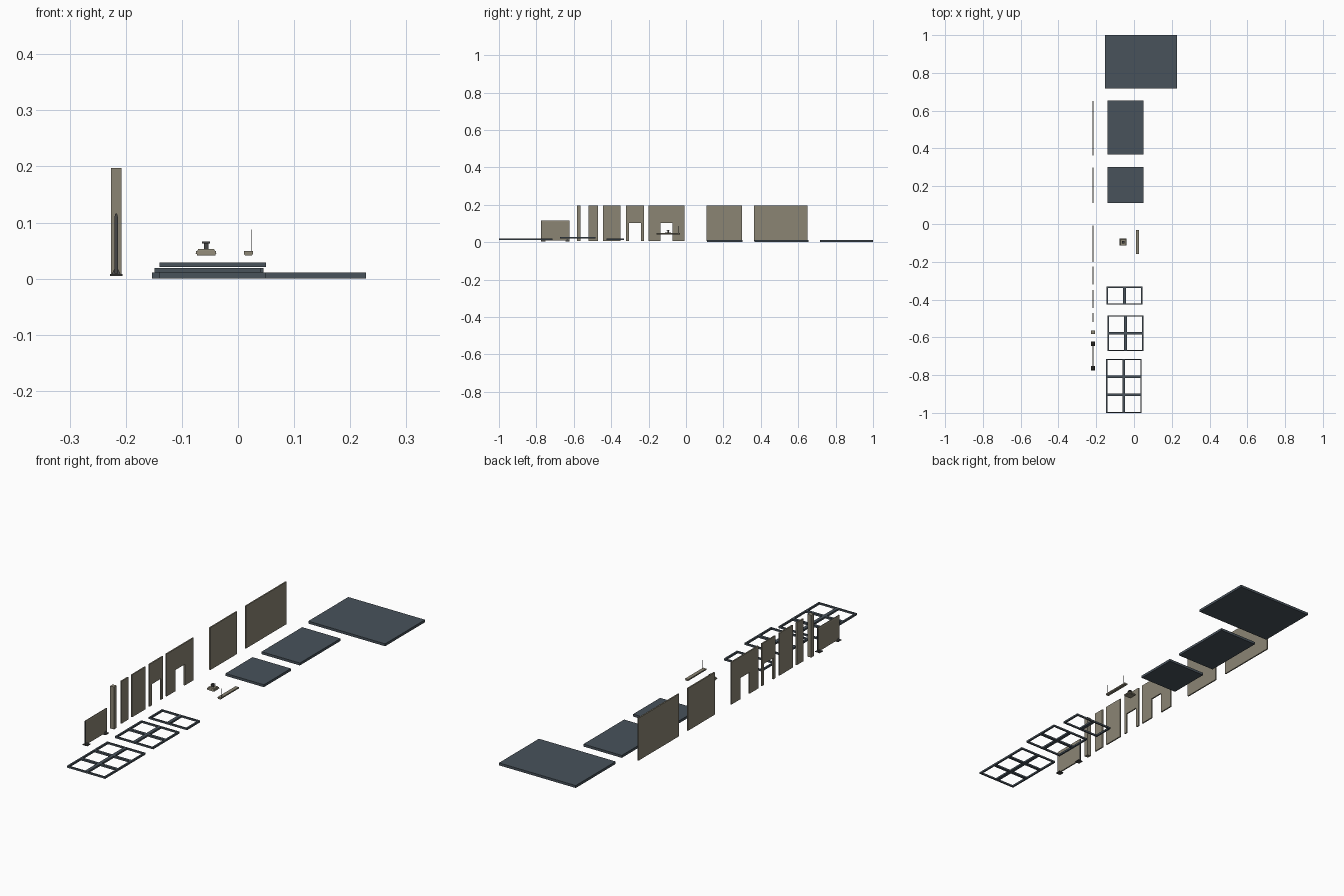
import bpy, bmesh
from mathutils import Vector

if "Cube" in bpy.data.objects:
    bpy.data.objects.remove(bpy.data.objects["Cube"])


def material(name, rgb):
    m = bpy.data.materials.new(name)
    m.diffuse_color = (*rgb, 1)
    m.use_nodes = True
    m.node_tree.nodes["Principled BSDF"].inputs["Base Color"].default_value = m.diffuse_color
    return m


TAN = material("warm_grey_panel", (0.26, 0.235, 0.175))
SLATE = material("slate", (0.065, 0.085, 0.105))
DARK = material("charcoal", (0.06, 0.06, 0.058))


def finish(name, bm, mat):
    bmesh.ops.recalc_face_normals(bm, faces=bm.faces)
    me = bpy.data.meshes.new(name)
    bm.to_mesh(me)
    bm.free()
    me.materials.append(mat)
    ob = bpy.data.objects.new(name, me)
    bpy.context.collection.objects.link(ob)
    return ob


def add_box(bm, x0, x1, y0, y1, z0, z1, taper=0.0):
    """Box whose top is narrowed by taper on every side."""
    r = bmesh.ops.create_cube(bm, size=1)
    for v in r["verts"]:
        t = taper if v.co.z > 0 else 0
        v.co = Vector((x1 - t if v.co.x > 0 else x0 + t,
                       y1 - t if v.co.y > 0 else y0 + t,
                       z1 if v.co.z > 0 else z0))


def box(name, mat, *dims, taper=0.0):
    bm = bmesh.new()
    add_box(bm, *dims, taper=taper)
    return finish(name, bm, mat)


def prism(name, mat, outline, axis, a, b):
    """Extrude an outline: (y, z) along x, or (x, z) along y."""
    bm = bmesh.new()
    pts = [(a, p, q) if axis == "x" else (p, a, q) for p, q in outline]
    face = bm.faces.new([bm.verts.new(p) for p in pts])
    r = bmesh.ops.extrude_face_region(bm, geom=[face])
    vec = (b - a, 0, 0) if axis == "x" else (0, b - a, 0)
    bmesh.ops.translate(bm, vec=vec, verts=[g for g in r["geom"] if isinstance(g, bmesh.types.BMVert)])
    return finish(name, bm, mat)


# Floor slabs
for name, x0, x1, y0, y1 in [("large_floor_slab", -0.153, 0.228, 0.717, 1.0),
                             ("medium_floor_slab", -0.14, 0.05, 0.367, 0.655),
                             ("small_floor_slab", -0.14, 0.05, 0.112, 0.303)]:
    box(name, SLATE, x0, x1, y0, y1, 0, 0.011)


# Ceiling grids: rim, one long centre bar and evenly spaced cross bars
def grid(name, x0, y0, y1, z0, rows):
    bm = bmesh.new()
    x1, z1, w = x0 + 0.19, z0 + 0.008, 0.0075
    xm = (x0 + x1) / 2
    for a, b in [(x0, x0 + w), (xm - w, xm + w), (x1 - w, x1)]:
        add_box(bm, a, b, y0, y1, z0, z1)
    for i in range(rows + 1):
        y = y0 + (y1 - y0) * i / rows
        a, b = max(y - w * 0.8, y0), min(y + w * 0.8, y1)
        for c, d in [(x0 + w, xm - w), (xm + w, x1 - w)]:
            add_box(bm, c, d, a, b, z0, z1)
    finish(name, bm, SLATE)


grid("six_cell_ceiling_grid", -0.149, -1.0, -0.714, 0.011, 3)
grid("four_cell_ceiling_grid", -0.14, -0.673, -0.485, 0.021, 2)
grid("two_cell_ceiling_grid", -0.145, -0.426, -0.332, 0.011, 1)

# Upright wall panels
WX, Z0, Z1 = -0.217, 0.007, 0.197
for name, y0, y1, t in [("long_wall", 0.363, 0.65, 0.003), ("medium_wall", 0.11, 0.3, 0.003),
                        ("short_wall", -0.444, -0.349, 0.003),
                        ("half_wall", -0.52, -0.471, 0.003),
                        ("column", -0.583, -0.564, 0.0095)]:
    box(name, TAN, WX - t, WX + t, y0, y1, Z0, Z1)

# Walls with a doorway
for name, y0, y1 in [("wide_doorway_wall", -0.2, -0.008), ("narrow_doorway_wall", -0.32, -0.225)]:
    m, h = (y0 + y1) / 2, 0.0325
    prism(name, TAN, [(y0, Z0), (m - h, Z0), (m - h, 0.102), (m + h, 0.102),
                      (m + h, Z0), (y1, Z0), (y1, Z1), (y0, Z1)], "x", WX - 0.003, WX + 0.003)

# Low partition with dark ends and feet
screen = [(WX - 0.003, 0.009), (WX + 0.003, 0.009), (WX + 0.003, 0.11),
          (WX + 0.0015, 0.116), (WX - 0.0015, 0.116), (WX - 0.003, 0.11)]
prism("partition_panel", TAN, screen, "y", -0.773, -0.624)
for side, y0, y1, e in [("front", -0.775, -0.752, -0.775), ("back", -0.645, -0.622, -0.624)]:
    prism(side + "_partition_end", DARK, screen, "y", e, e + 0.002)
    box(side + "_foot_plate", DARK, WX - 0.0115, WX + 0.0115, y0, y1, 0.005, 0.008)
    box(side + "_foot_block", DARK, WX - 0.008, WX + 0.008, y0 + 0.003, y1 - 0.003,
        0.008, 0.016, taper=0.004)


# Square ceiling lamp: stacked square layers (half width, bottom, top)
LX, LY = -0.057, -0.096
for name, mat, h, z0, z1, t in [("lamp_shade", TAN, 0.0185, 0.044, 0.049, 0.001),
                                ("lamp_diffuser", TAN, 0.0165, 0.041, 0.044, 0),
                                ("lamp_upper_shade", TAN, 0.016, 0.049, 0.053, 0.002),
                                ("lamp_stem", DARK, 0.004, 0.053, 0.063, 0),
                                ("lamp_ceiling_plate", DARK, 0.007, 0.063, 0.066, 0)]:
    box(name, mat, LX - h, LX + h, LY - h, LY + h, z0, z1, taper=t)

# Hanging strip light
prism("strip_light", TAN, [(0.0105, 0.049), (0.0105, 0.044), (0.013, 0.041), (0.024, 0.041),
                           (0.0265, 0.044), (0.0265, 0.049)], "y", -0.159, -0.032)
for side, y in [("front", -0.15), ("back", -0.041)]:
    box(side + "_hanging_wire", DARK, 0.0235, 0.0245, y - 0.0005, y + 0.0005, 0.049, 0.088)
